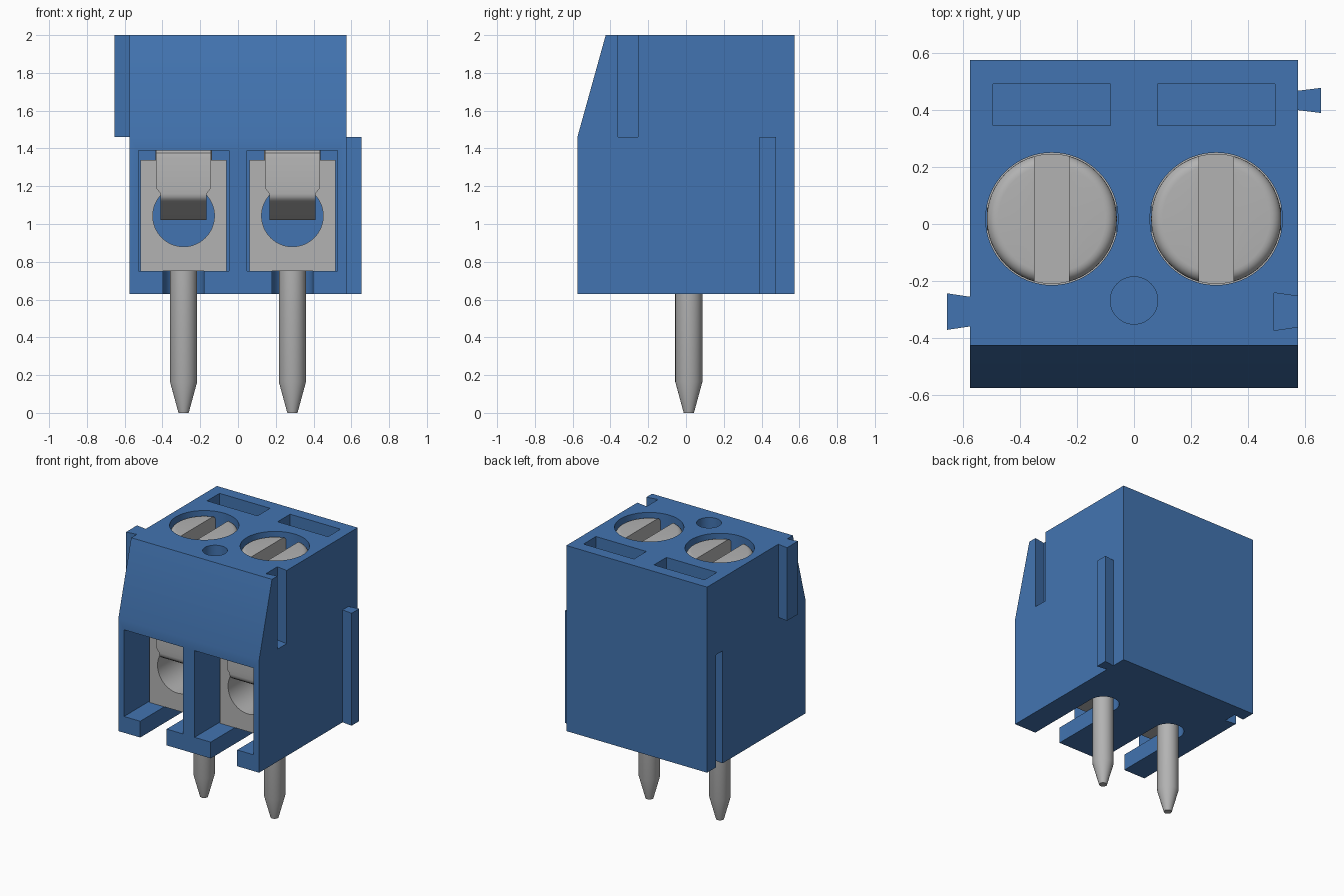
import bpy, bmesh, math
from mathutils import Matrix, Vector

if "Cube" in bpy.data.objects:
    bpy.data.objects.remove(bpy.data.objects["Cube"], do_unlink=True)


def material(name, rgb, metal=0.0):
    m = bpy.data.materials.new(name)
    m.use_nodes = True
    m.diffuse_color = (*rgb, 1)
    m.node_tree.nodes["Principled BSDF"].inputs["Base Color"].default_value = (*rgb, 1)
    return m


BLUE = material("blue plastic", (0.055, 0.175, 0.44))
GREY = material("grey metal", (0.45, 0.45, 0.45))


def finish(name, bm, mat, smooth=False):
    bmesh.ops.recalc_face_normals(bm, faces=bm.faces)
    me = bpy.data.meshes.new(name)
    bm.to_mesh(me)
    bm.free()
    me.materials.append(mat)
    ob = bpy.data.objects.new(name, me)
    bpy.context.collection.objects.link(ob)
    if smooth:
        shade(ob)
    return ob


def select(ob):
    bpy.ops.object.select_all(action='DESELECT')
    ob.select_set(True)
    bpy.context.view_layer.objects.active = ob


def shade(ob):
    select(ob)
    bpy.ops.object.shade_smooth_by_angle(angle=math.radians(35))


def prism(name, pts, axis, a, b, mat=BLUE):
    """Extrude a 2D outline along x (pts are y,z), y (x,z) or z (x,y)."""
    place = {'x': lambda p, t: (t, *p), 'y': lambda p, t: (p[0], t, p[1]),
             'z': lambda p, t: (*p, t)}[axis]
    bm = bmesh.new()
    lo = [bm.verts.new(place(p, a)) for p in pts]
    hi = [bm.verts.new(place(p, b)) for p in pts]
    bm.faces.new(lo)
    bm.faces.new(hi)
    n = len(pts)
    for i in range(n):
        j = (i + 1) % n
        bm.faces.new((lo[i], lo[j], hi[j], hi[i]))
    return finish(name, bm, mat)


def box(name, x, y, z, mat=BLUE):
    return prism(name, [(x[0], y[0]), (x[1], y[0]), (x[1], y[1]), (x[0], y[1])], 'z', *z, mat)


def circle(cx, cy, r, n=64, start=0.0, sweep=math.tau):
    k = n if sweep == math.tau else n - 1
    return [(cx + r * math.cos(start + sweep * i / k),
             cy + r * math.sin(start + sweep * i / k)) for i in range(n)]


def lathe(name, profile, cx, cy, mat=GREY, n=64):
    """Spin an (r, z) profile that starts and ends on the axis."""
    bm = bmesh.new()
    vs = [bm.verts.new((r, 0, z)) for r, z in profile]
    edges = [bm.edges.new(e) for e in zip(vs, vs[1:])]
    bmesh.ops.spin(bm, geom=vs + edges, cent=(0, 0, 0), axis=(0, 0, 1),
                   angle=math.tau, steps=n)
    bmesh.ops.remove_doubles(bm, verts=bm.verts, dist=1e-5)
    bmesh.ops.translate(bm, verts=bm.verts, vec=(cx, cy, 0))
    return finish(name, bm, mat, True)


def cut(ob, cutter):
    mod = ob.modifiers.new("cut", 'BOOLEAN')
    mod.operation = 'DIFFERENCE'
    mod.solver = 'EXACT'
    mod.object = cutter
    select(ob)
    bpy.ops.object.modifier_apply(modifier=mod.name)
    bpy.data.objects.remove(cutter, do_unlink=True)


W, BOT, MID, TOP = 0.575, 0.63, 1.46, 2.0
CX, CY = 0.288, 0.018

# Housing block with the sloped upper front
body = prism("housing", [(-W, BOT), (W, BOT), (W, TOP), (-0.425, TOP), (-W, MID)], 'x', -W, W)

for s in (-1, 1):
    c = s * CX
    # Wire chamber, screw well, pin notch and rear pocket
    cut(body, box("cutter", (c - 0.24, c + 0.24), (-0.7, 0.31), (0.75, 1.39)))
    cut(body, prism("cutter", circle(c, CY, 0.232), 'z', 1.3, 2.1))
    notch = [(c - 0.108, -0.7), (c + 0.108, -0.7)] + circle(c, CY, 0.108, 25, 0, math.pi)
    cut(body, prism("cutter", notch, 'z', 0.5, 0.8))
    cut(body, box("cutter", (c - 0.206, c + 0.206), (0.345, 0.49), (1.7, 2.1)))

# Round marker hole in the top
cut(body, prism("cutter", circle(0, -0.268, 0.083, 48), 'z', 1.7, 2.1))


def dovetail(x0, x1, y, h0, h1):
    return [(x0, y - h0), (x1, y - h1), (x1, y + h1), (x0, y + h0)]


# Dovetail grooves, one on each side
cut(body, prism("cutter", dovetail(0.6, 0.49, -0.307, 0.05, 0.066), 'z', MID, 2.1))
cut(body, prism("cutter", dovetail(-0.6, -0.49, 0.433, 0.035, 0.05), 'z', 0.5, MID))
shade(body)

# Matching dovetail ribs
prism("front_rib", dovetail(-W, -0.655, -0.307, 0.052, 0.064), 'z', MID, TOP)
prism("back_rib", dovetail(W, 0.655, 0.433, 0.034, 0.044), 'z', BOT, MID)

for s, side in ((-1, "right"), (1, "left")):
    c = s * CX
    # Clamp cage with the wire hole
    cage = box(side + "_clamp_cage", (c - 0.227, c + 0.227), (-0.295, 0.30), (0.75, 1.34), GREY)
    cut(cage, prism("cutter", circle(c, 1.043, 0.163), 'y', -0.8, 0.8))
    shade(cage)

    # Bent leaf spring: rows of (y, z, half width), folded over and into the hole
    rows = [(-0.26, 1.388, 0.145), (-0.315, 1.388, 0.145), (-0.33, 1.375, 0.145),
            (-0.335, 1.35, 0.145), (-0.335, 1.19, 0.145), (-0.335, 1.16, 0.122),
            (-0.333, 1.145, 0.122), (-0.325, 1.13, 0.122), (-0.305, 1.115, 0.122),
            (-0.12, 1.02, 0.122)]
    bm = bmesh.new()
    vs = [[bm.verts.new((c + k * w, y, z)) for k in (-1, 1)] for y, z, w in rows]
    for a, b in zip(vs, vs[1:]):
        bm.faces.new((a[0], b[0], b[1], a[1]))
    leaf = finish(side + "_leaf_spring", bm, GREY)
    # Thicken the leaf towards the cage
    facing = leaf.data.polygons[3].normal.y
    mod = leaf.modifiers.new("thickness", 'SOLIDIFY')
    mod.thickness = 0.03
    mod.offset = -1 if facing < 0 else 1
    select(leaf)
    bpy.ops.object.modifier_apply(modifier=mod.name)
    shade(leaf)

    # Slotted screw with a rounded rim
    rim = [(0.188 + 0.04 * math.cos(a), 1.935 + 0.04 * math.sin(a))
           for a in (math.pi / 2 * i / 6 for i in range(7))]
    screw = lathe(side + "_screw", [(0, 1.3), (0.15, 1.3), (0.15, 1.6), (0.228, 1.6)]
                  + rim + [(0, 1.975)], c, CY)
    cut(screw, box("cutter", (c - 0.061, c + 0.061), (-0.5, 0.5), (1.85, 2.2)))
    shade(screw)

    # Solder pin with a tapered tip
    lathe(side + "_pin", [(0, 0), (0.027, 0), (0.072, 0.165), (0.072, 0.76), (0, 0.76)],
          c, CY - 0.003, n=48)
